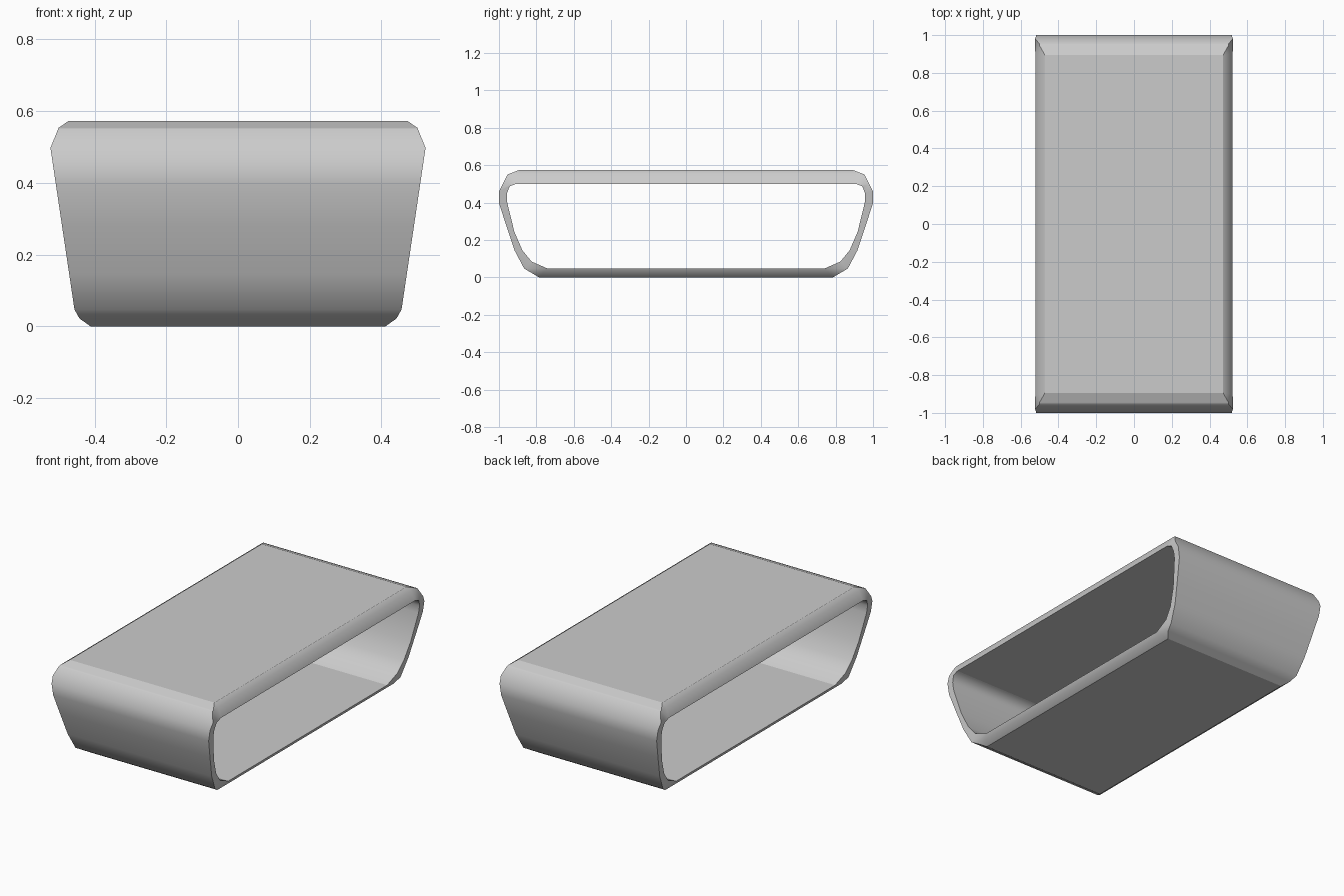
import bpy, bmesh

if "Cube" in bpy.data.objects:
    bpy.data.objects.remove(bpy.data.objects["Cube"])

# Half cross-sections (y, z), bottom to top, and half width x at each height z
OUTER = [(.785, 0), (.865, .047), (.917, .145), (.962, .28), (.999, .395),
         (1.0, .46), (.955, .55), (.895, .573)]
INNER = [(.74, .047), (.826, .085), (.875, .145), (.918, .245), (.957, .405),
         (.957, .45), (.943, .487), (.908, .5)]
WIDTH = [(0, .411), (.022, .442), (.047, .456), (.498, .523), (.554, .5), (.573, .472)]


def half_width(z):
    for (z0, x0), (z1, x1) in zip(WIDTH, WIDTH[1:]):
        if z <= z1 + 1e-6:
            return x0 + (x1 - x0) * (z - z0) / (z1 - z0)
    return WIDTH[-1][1]


def loop(half):
    return half + [(-y, z) for y, z in reversed(half)]


bm = bmesh.new()

# Closed band: outer and inner walls joined by end rims
rings = [[bm.verts.new((x, y, z)) for y, z in loop(pts)]
         for pts, x in ((OUTER, -1), (OUTER, 1), (INNER, 1), (INNER, -1))]
n = len(rings[0])
for r in range(4):
    a, b = rings[r], rings[(r + 1) % 4]
    for i in range(n):
        j = (i + 1) % n
        bm.faces.new((a[i], a[j], b[j], b[i]))

# Cut at each height where the side outline bends, then taper the ends
for z, _ in WIDTH[1:-1]:
    bmesh.ops.bisect_plane(bm, geom=bm.verts[:] + bm.edges[:] + bm.faces[:],
                           dist=1e-5, plane_co=(0, 0, z), plane_no=(0, 0, 1))
for v in bm.verts:
    v.co.x = half_width(v.co.z) * (1 if v.co.x > 0 else -1)
bmesh.ops.recalc_face_normals(bm, faces=bm.faces[:])
bm.normal_update()

# Smooth walls, crisp rims and crisp borders of the flat top and bottom
for f in bm.faces:
    f.smooth = True


def kind(f):
    return (abs(f.normal.x) > .1, abs(f.normal.z) > .999)


for e in bm.edges:
    kinds = {kind(f) for f in e.link_faces}
    e.smooth = len(kinds) == 1

mesh = bpy.data.meshes.new("hollow_band")
bm.to_mesh(mesh)
bm.free()
bpy.context.collection.objects.link(bpy.data.objects.new("hollow_band", mesh))
